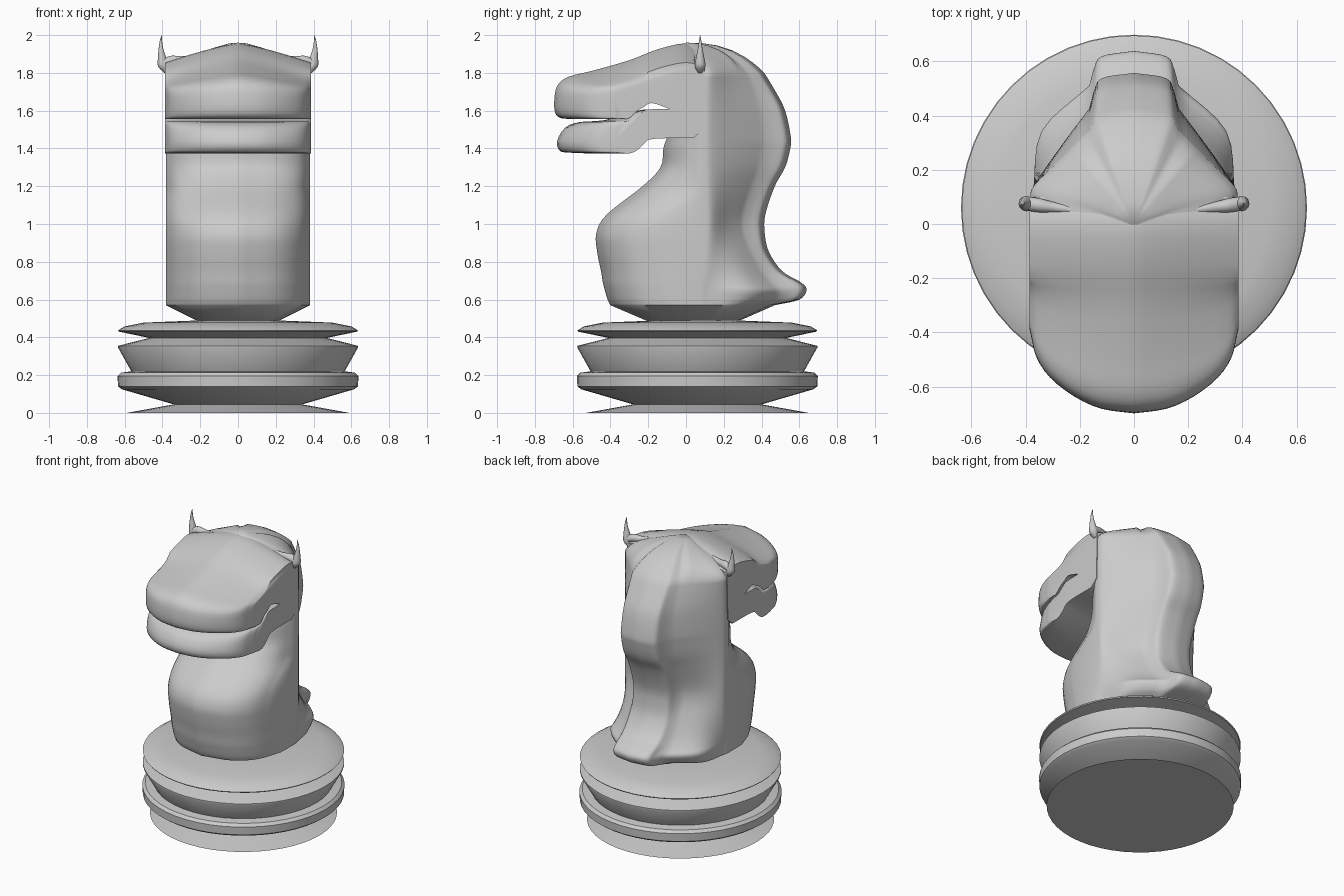
import bpy, bmesh, math
from mathutils import Vector

if "Cube" in bpy.data.objects:
    bpy.data.objects.remove(bpy.data.objects["Cube"])


def spline(pts, n):
    """Catmull-Rom through open point list, n steps per span."""
    p = [Vector(q) for q in pts]
    p = [p[0] * 2 - p[1]] + p + [p[-1] * 2 - p[-2]]
    out = []
    for i in range(1, len(p) - 2):
        a, b, c, d = p[i - 1:i + 3]
        for k in range(n):
            t = k / n
            out.append(0.5 * (2 * b + (c - a) * t + (2 * a - 5 * b + 4 * c - d) * t * t
                              + (3 * b - a - 3 * c + d) * t ** 3))
    return out + [p[-2]]


def loft(name, rings, angle=50):
    """Skin closed rings of equal length and cap both ends."""
    bm = bmesh.new()
    vs = [[bm.verts.new(v) for v in r] for r in rings]
    m = len(vs[0])
    for a, b in zip(vs, vs[1:]):
        for i in range(m):
            j = (i + 1) % m
            bm.faces.new((a[i], a[j], b[j], b[i]))
    bm.faces.new(vs[0])
    bm.faces.new(vs[-1])
    bmesh.ops.remove_doubles(bm, verts=bm.verts, dist=1e-4)
    bmesh.ops.recalc_face_normals(bm, faces=bm.faces)
    me = bpy.data.meshes.new(name)
    bm.to_mesh(me)
    bm.free()
    ob = bpy.data.objects.new(name, me)
    bpy.context.collection.objects.link(ob)
    bpy.ops.object.select_all(action='DESELECT')
    ob.select_set(True)
    bpy.context.view_layer.objects.active = ob
    bpy.ops.object.shade_smooth_by_angle(angle=math.radians(angle))
    return ob


def circle(c, rx, ry, n):
    return [Vector((c[0] + rx * math.cos(2 * math.pi * i / n),
                    c[1] + ry * math.sin(2 * math.pi * i / n), c[2])) for i in range(n)]


def clamp(v):
    return min(1, max(0, v))


# Turned base
base = [(.59, 0), (.34, .045), (.615, .125), (.635, .14), (.638, .195), (.62, .213), (.565, .22),
        (.635, .345), (.635, .355), (.47, .397), (.63, .43), (.635, .437), (.6, .458),
        (.5, .478), (.2, .49)]
loft("base", [circle((0, .06, z), r, r, 48) for r, z in base], 35)

# Neck and mane: rows of z, front y, crease y, mane back y, flank half width
rows = [(.57, -.40, .43, .47, .33), (.60, -.415, .49, .60, .335), (.65, -.43, .52, .638, .34),
        (.69, -.44, .48, .61, .325), (.75, -.45, .43, .51, .305), (.85, -.47, .37, .44, .285),
        (.95, -.475, .325, .417, .27),
        (1.05, -.42, .32, .42, .265), (1.2, -.23, .37, .47, .265), (1.3, -.135, .41, .525, .265),
        (1.4, -.12, .43, .552, .265), (1.46, -.10, .435, .555, .265), (1.6, -.05, .42, .525, .265),
        (1.7, -.05, .39, .475, .265), (1.8, -.05, .35, .415, .265)]


def neck_ring(z, yf, yc, ym, w):
    d = min(.33, .07 - yf)
    half = spline([(0, yf), (.2, yf + .16 * d), (.32, yf + .5 * d), (.38, yf + d)], 4)
    half += spline([(.382, .085), (.37, .14), (w, .08 + (yc - .08) * .6), (.165, yc - .01)], 4)
    half += spline([(.15, yc + (ym - yc) * .4), (.12, ym - .02), (0, ym)], 4)
    ring = half + [Vector((-p.x, p.y)) for p in half[-2:0:-1]]
    return [Vector((p.x, p.y, z)) for p in ring]


rings = [neck_ring(*r) for r in spline([Vector(r) for r in rows], 4)]
foot = [Vector((v.x * .55, .04 + (v.y - .04) * .55, .485)) for v in rings[0]]
top = rings[-1]
for k in (.93, .85, .75, .6, .4, .2, 0):
    ring = []
    for v in top:
        p = 1.1 + 1.5 * clamp((v.y - .12) / .25)
        rise = .05 * (1 - k ** 6) if v.y < .3 else 0
        ring.append(Vector((v.x * k, v.y * k, 1.8 + rise + (.16 - rise) * (1 - k ** p))))
    rings.append(ring)
loft("neck_and_mane", [foot] + rings)

# Head: side profile with open mouth, swept across x along a rounded muzzle plan
upper = spline([(.10, 1.93), (0, 1.957), (-.15, 1.925), (-.3, 1.867), (-.5, 1.81), (-.62, 1.78),
                (-.68, 1.735), (-.697, 1.66), (-.693, 1.59), (-.66, 1.56), (-.57, 1.558),
                (-.48, 1.56), (-.36, 1.6), (-.25, 1.622), (-.18, 1.64), (-.09, 1.61)], 3)
lower = spline([(-.17, 1.608), (-.26, 1.6), (-.43, 1.55), (-.56, 1.54), (-.64, 1.51),
                (-.682, 1.44), (-.67, 1.39), (-.62, 1.378), (-.45, 1.375), (-.33, 1.4),
                (-.25, 1.43), (-.16, 1.452), (.04, 1.455)], 3)
profile = upper + lower + [Vector((.09, 1.5))]
plan = spline([(0, .697), (.12, .68), (.22, .635), (.31, .565), (.36, .49), (.38, .41)], 3)


def head_ring(x, reach, inset=0):
    ring = []
    n = len(profile)
    for i, p in enumerate(profile):
        t = (profile[(i + 1) % n] - profile[i - 1]).normalized()
        q = p + Vector((-t.y, t.x)) * inset * clamp((-p.y - .05) / .2)
        y, z = q
        if y < -.2:
            y = -.2 + (y + .2) * (reach - .2) / .497
        if z > 1.66:
            z -= .1 * (abs(x) / .38) ** 1.25 * clamp((p.y + .5) / .45) * clamp((z - 1.66) / .2)
        ring.append(Vector((x, y, z)))
    return ring


# rounded outer rims of the cheeks and lips
side = [(p.x, p.y, 0) for p in plan] + [(.384, .395, .008), (.386, .38, .022)]
slices = [head_ring(-x, r, i) for x, r, i in side[:0:-1]] + [head_ring(x, r, i) for x, r, i in side]
loft("head", slices)

# Ears: thin curved horns with a short ridge joining them to the crown
horn = spline([(.38, 1.80, .012), (.395, 1.835, .028), (.402, 1.88, .022), (.408, 1.93, .012),
               (.408, 1.97, .006), (.403, 2.0, .001)], 4)
ridge = spline([(.22, 1.885, .012), (.30, 1.868, .02), (.35, 1.865, .026), (.40, 1.85, .026)], 3)
ears = [loft("ear", [circle((x, .075, z), r, r, 12) for x, z, r in horn]),
        loft("ear_ridge", [[Vector((x, .02 + .14 * x + r * math.cos(a * math.pi / 6),
                                    z + r * math.sin(a * math.pi / 6))) for a in range(12)]
                           for x, z, r in ridge])]
for ob in ears:
    mir = ob.modifiers.new("both_sides", 'MIRROR')
    mir.use_axis = (True, False, False)
